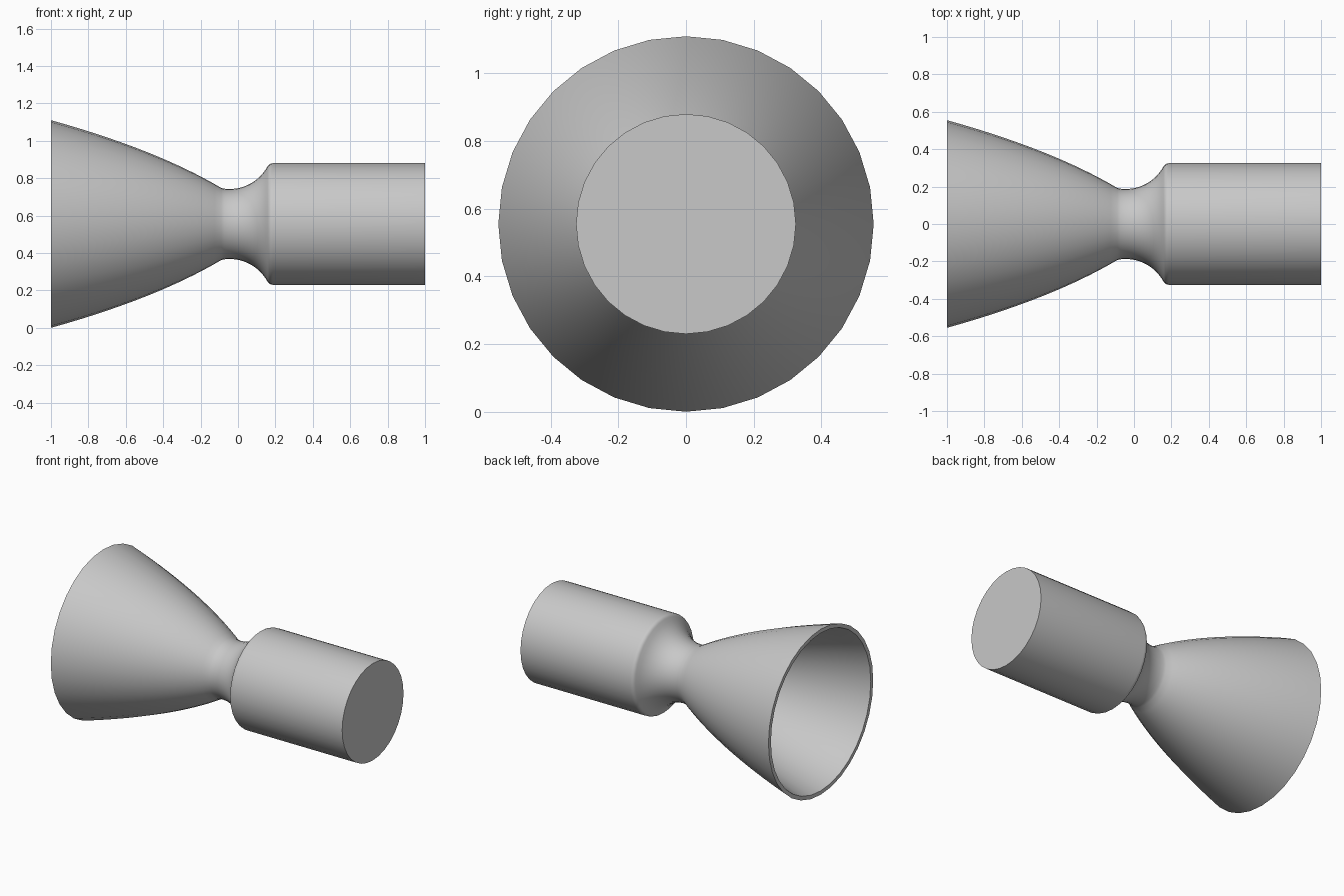
import bpy, bmesh, math
from mathutils import Vector

cube = bpy.data.objects.get("Cube")
if cube:
    bpy.data.objects.remove(cube, do_unlink=True)

AXIS_Z = 0.555
WALL = 0.027
SIDES = 32


def bezier(a, b, c, steps):
    """Points on a quadratic curve, as (x, radius)."""
    a, b, c = Vector(a), Vector(b), Vector(c)
    ts = [i / steps for i in range(steps + 1)]
    return [a * (1 - t) ** 2 + b * 2 * t * (1 - t) + c * t * t for t in ts]


def arc(cx, cr, radius, start, end, steps):
    angles = [math.radians(start + (end - start) * i / steps) for i in range(steps + 1)]
    return [Vector((cx + radius * math.cos(a), cr + radius * math.sin(a))) for a in angles]


# Outer profile: flared bell, narrow throat, rounded shoulder, straight chamber
outer = bezier((-1, 0.555), (-0.434, 0.397), (-0.09, 0.193), 20)
outer += arc(-0.045, 0.417, 0.23, -97, -34, 12)
outer += bezier((0.158, 0.308), (0.167, 0.325), (0.187, 0.325), 5)
outer.append(Vector((1, 0.325)))

# Inner profile: the outer one moved in by the wall thickness
inner = []
for i, p in enumerate(outer):
    d = (outer[min(i + 1, len(outer) - 1)] - outer[max(i - 1, 0)]).normalized()
    inner.append(p + Vector((d.y, -d.x)) * WALL)
inner[0].x = -1
inner[-1] = Vector((1 - WALL, 0.325 - WALL))

# Closed section from the axis, round the wall and back to the axis
section = [Vector((1 - WALL, 0))] + inner[::-1] + outer + [Vector((1, 0))]

# Turn the section about the long axis
bm = bmesh.new()
verts = [bm.verts.new((p.x, 0, p.y)) for p in section]
edges = [bm.edges.new(pair) for pair in zip(verts, verts[1:])]
bmesh.ops.spin(bm, geom=verts + edges, cent=(0, 0, 0), axis=(1, 0, 0),
               angle=math.tau, steps=SIDES)
bmesh.ops.remove_doubles(bm, verts=bm.verts, dist=0.0005)
bmesh.ops.recalc_face_normals(bm, faces=bm.faces)
bmesh.ops.translate(bm, verts=bm.verts, vec=(0, 0, AXIS_Z))

mesh = bpy.data.meshes.new("nozzle_and_chamber")
bm.to_mesh(mesh)
bm.free()
nozzle = bpy.data.objects.new("nozzle_and_chamber", mesh)
bpy.context.collection.objects.link(nozzle)

# Plain grey metal
grey = bpy.data.materials.new("light_grey")
grey.use_nodes = True
colour = (0.58, 0.58, 0.58, 1)
grey.diffuse_color = colour
grey.node_tree.nodes["Principled BSDF"].inputs["Base Color"].default_value = colour
mesh.materials.append(grey)

# Smooth walls with sharp rims
for obj in bpy.context.selected_objects:
    obj.select_set(False)
nozzle.select_set(True)
bpy.context.view_layer.objects.active = nozzle
bpy.ops.object.shade_smooth_by_angle(angle=math.radians(35))
